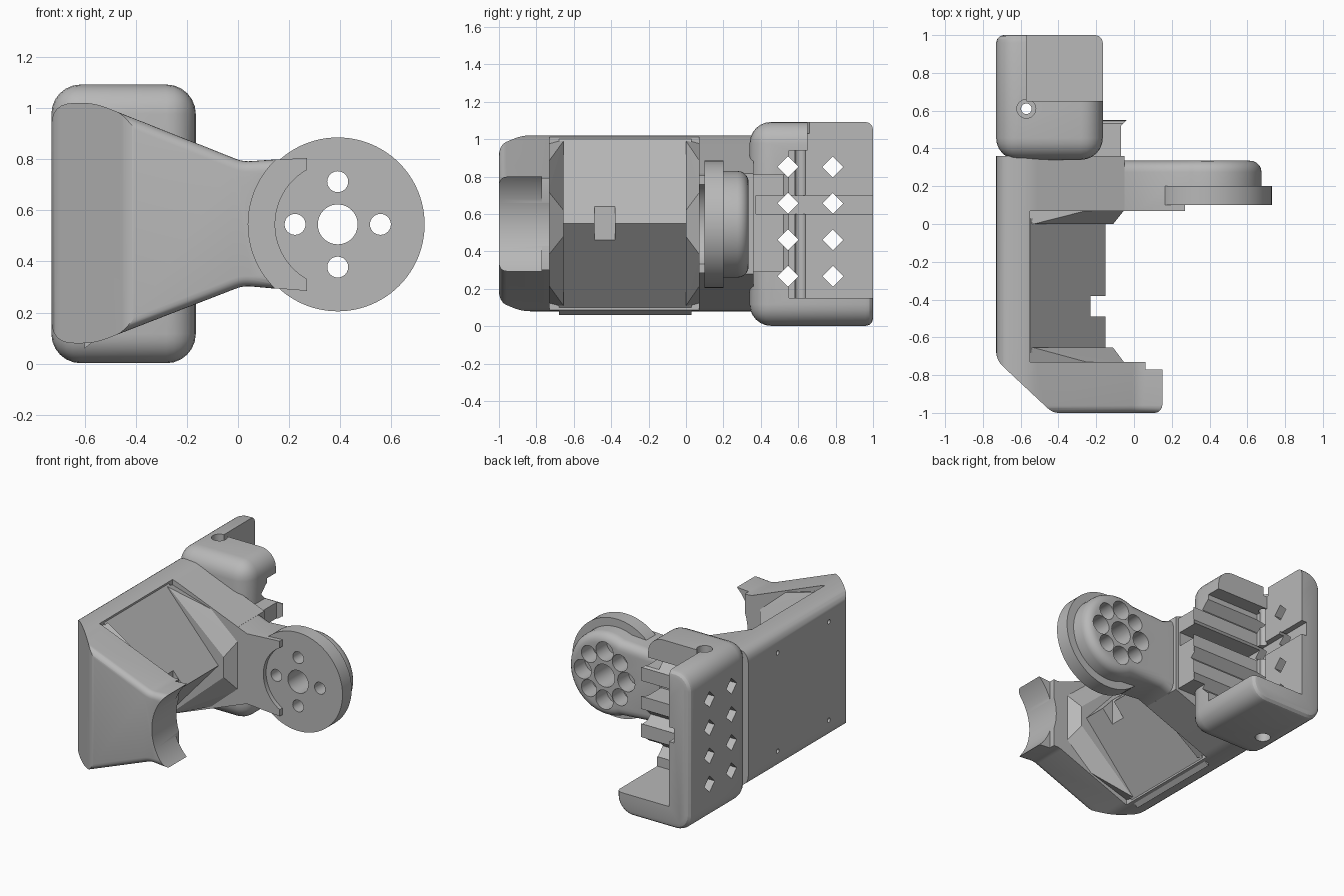
import bpy, bmesh
from math import cos, sin, pi, radians
from mathutils import Vector

cube = bpy.data.objects.get("Cube")
if cube:
    bpy.data.objects.remove(cube, do_unlink=True)

grey = bpy.data.materials.new("matte grey")
grey.use_nodes = True
grey.diffuse_color = (0.48, 0.48, 0.48, 1)
for node in grey.node_tree.nodes:
    if node.type == 'BSDF_PRINCIPLED':
        node.inputs["Base Color"].default_value = grey.diffuse_color


def finish(bm, name):
    bmesh.ops.recalc_face_normals(bm, faces=bm.faces[:])
    mesh = bpy.data.meshes.new(name)
    bm.to_mesh(mesh)
    bm.free()
    mesh.materials.append(grey)
    obj = bpy.data.objects.new(name, mesh)
    bpy.context.collection.objects.link(obj)
    return obj


def place(axis, p, d):
    """2D point p plus depth d along the axis."""
    return {'x': (d, p[0], p[1]), 'y': (p[0], d, p[1]), 'z': (p[0], p[1], d)}[axis]


def prism(name, pts, axis, a, b, bevel_at=None, bevel=0.05):
    bm = bmesh.new()
    low = [bm.verts.new(place(axis, p, a)) for p in pts]
    high = [bm.verts.new(place(axis, p, b)) for p in pts]
    bm.faces.new(low)
    bm.faces.new(high[::-1])
    n = len(pts)
    for i in range(n):
        j = (i + 1) % n
        bm.faces.new((low[i], high[i], high[j], low[j]))
    bmesh.ops.recalc_face_normals(bm, faces=bm.faces[:])
    if bevel_at is not None:
        cap = set(low if bevel_at == a else high)
        rim = [e for e in bm.edges if e.verts[0] in cap and e.verts[1] in cap]
        bmesh.ops.bevel(bm, geom=rim, offset=bevel, segments=5,
                        profile=0.5, affect='EDGES')
    return finish(bm, name)


def box(name, x0, x1, y0, y1, z0, z1):
    return prism(name, [(x0, y0), (x1, y0), (x1, y1), (x0, y1)], 'z', z0, z1)


def circle(cx, cy, r, n=48):
    return [(cx + r * cos(2 * pi * i / n), cy + r * sin(2 * pi * i / n)) for i in range(n)]


def rounded(pts):
    """Polygon of (x, y, radius) corners, softened where the radius is set."""
    out = []
    for i, (x, y, r) in enumerate(pts):
        p = Vector((x, y))
        if not r:
            out.append((x, y))
            continue
        a = p + (Vector(pts[i - 1][:2]) - p).normalized() * r
        b = p + (Vector(pts[(i + 1) % len(pts)][:2]) - p).normalized() * r
        for k in range(7):
            t = k / 6
            out.append(tuple(a * (1 - t) ** 2 + p * 2 * t * (1 - t) + b * t * t))
    return out


def hull(name, points):
    bm = bmesh.new()
    for p in points:
        bm.verts.new(p)
    bmesh.ops.convex_hull(bm, input=bm.verts[:])
    bmesh.ops.delete(bm, geom=[v for v in bm.verts if not v.link_faces], context='VERTS')
    return finish(bm, name)


def combine(target, tools, mode='DIFFERENCE', keep=False):
    for tool in tools:
        mod = target.modifiers.new("boolean", 'BOOLEAN')
        mod.operation, mod.solver, mod.object = mode, 'EXACT', tool
        bpy.context.view_layer.objects.active = target
        bpy.ops.object.modifier_apply(modifier=mod.name)
        if not keep:
            bpy.data.objects.remove(tool, do_unlink=True)


CX, CZ = 0.39, 0.545  # hinge axis

# Body: tapered front profile crossed with the C-shaped plan
taper = rounded([(-.73, .08, .09), (-.56, .08, .05), (.02, .305, .03), (.3, .28, 0),
                 (.3, .81, 0), (.02, .79, .03), (-.56, 1.02, .05), (-.73, 1.02, .09)])
body = prism("bracket_body", taper, 'y', -1, .36, bevel_at=-1, bevel=.04)
plan = rounded([(-.73, .5, 0), (-.73, -.72, .05), (-.43, -1.001, .04), (.155, -1.001, .05),
                (.155, -.77, 0), (.06, -.77, 0), (.06, -.73, 0), (-.55, -.73, 0),
                (-.55, .07, 0), (-.05, .07, 0), (-.05, .5, 0)])
combine(body, [prism("plan_tool", plan, 'z', -.2, 1.3)], 'INTERSECT')
combine(body, [prism("arc_tool", circle(CX, CZ, .35, 96), 'y', -1.2, -.6)])
combine(body, [prism("pin_tool", circle(y, z, .015, 12), 'x', -.8, -.66)
               for y in (-.52, .04) for z in (.21, .89)])

# Wedge-shaped ridge between the two arms, with a notch in its crest
wedge = prism("cradle_wedge", [(-.6, .06), (-.55, .1), (-.15, .55), (-.55, 1), (-.6, 1)],
              'y', -.68, .03)
combine(wedge, [box("notch_tool", -.23, 0, -.49, -.38, .46, .64)])

# Flared frames where the ridge meets each arm
for name, y_in, y_out in (("rear_flare", 0, .075), ("front_flare", -.655, -.735)):
    inner = [(-.6, .11), (-.53, .11), (-.11, .48), (-.11, .62), (-.53, .99), (-.6, .99)]
    outer = [(-.6, .11), (-.235, .22), (-.05, .38), (-.05, .72), (-.235, .88), (-.6, .99)]
    hull(name, [(x, y_in, z) for x, z in inner] + [(x, y_out, z) for x, z in outer])

# Rear arm with a rounded end
tip = [(CX + .285 * cos(radians(t)), CZ + .285 * sin(radians(t)))
       for t in range(-114, 115, 6)]
arm = prism("rear_arm", [(-.2, .875), (-.2, .22), (.02, .305)] + tip + [(.02, .79)],
            'y', .07, .335, bevel_at=.335, bevel=.06)
combine(arm, [box("end_tool", .27, .9, 0, .13, 0, 1.2),
              prism("recess_tool", circle(CX, CZ, .245, 64), 'y', 0, .13)])

# Round hinge disc
disc = prism("hinge_disc", circle(CX, CZ, .34, 96), 'y', .1, .2)

# Bores through the disc and arm, wider pockets behind
spots = [(CX + .167 * cos(k * pi / 4), CZ + .167 * sin(k * pi / 4)) for k in range(8)]
for part in (disc, arm):
    combine(part, [prism("bore_tool", circle(CX, CZ, .078), 'y', 0, .5)])
    combine(part, [prism("screw_tool", circle(x, z, .041, 24), 'y', 0, .5)
                   for x, z in spots[::2]])
combine(arm, [prism("pocket_tool", circle(x, z, .066 if k % 2 == 0 else .058, 24),
                    'y', .215, .5) for k, (x, z) in enumerate(spots)])

# Rear mount: softened box
bm = bmesh.new()
bmesh.ops.create_cube(bm, size=1)
for v in bm.verts:
    v.co = Vector((-.4475 + v.co.x * .565, .67 + v.co.y * .66, .547 + v.co.z * 1.09))
soft = [e for e in bm.edges if not all(v.co.y > .99 for v in e.verts)]
bmesh.ops.bevel(bm, geom=soft, offset=.115, segments=6, profile=.5, affect='EDGES')
back = [e for e in bm.edges if all(v.co.y > .999 for v in e.verts)]
bmesh.ops.bevel(bm, geom=back, offset=.04, segments=3, profile=.5, affect='EDGES')
mount = finish(bm, "rear_mount")

# Open pocket and cut-away top corner
combine(mount, [box("pocket_tool", -.57, .3, .55, 1.2, .15, .94),
                box("corner_tool", -.57, .3, .65, 1.2, .9, 1.3)])

# Ribbed block reaching out of the mount beside the arm
ribs = prism("ribbed_block", [(-.3, .3), (-.07, .3), (-.07, .52), (-.04, .55), (-.3, .55)],
             'z', .29, .81)

# Diamond slots and the long channel run through both
for part in (mount, ribs):
    slots = [prism("diamond_tool", [(y - .056, z), (y, z - .056), (y + .056, z), (y, z + .056)],
                   'x', -1, .3)
             for y in (.545, .785) for z in (.267, .462, .657, .852)]
    combine(part, slots + [box("channel_tool", -.61, .3, .375, 1.2, .6, .7)])

# Upright screw holes in the mount
combine(mount, [prism("bolt_tool", circle(-.57, .61, .028, 24), 'z', -.2, 1.3),
                prism("head_tool", circle(-.57, .61, .05, 24), 'z', 1.03, 1.3),
                prism("head_tool", circle(-.57, .61, .05, 24), 'z', -.2, .06)])

# Smooth rounded edges, keep corners sharp
bpy.ops.object.select_all(action='DESELECT')
for obj in (body, arm, disc, mount):
    obj.select_set(True)
    bpy.context.view_layer.objects.active = obj
bpy.ops.object.shade_smooth_by_angle(angle=radians(28))
